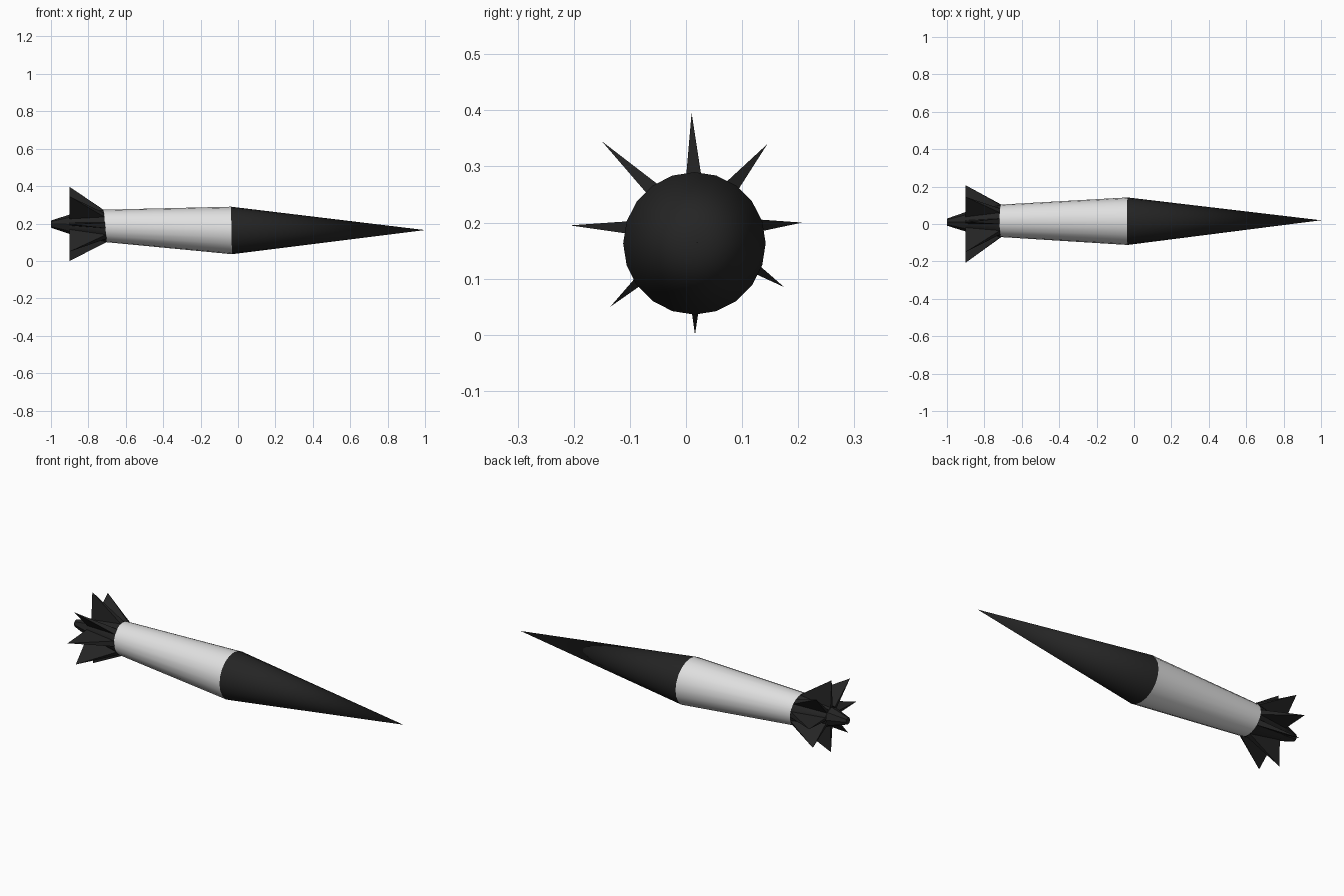
import bpy
import bmesh
import math
from mathutils import Vector

cube = bpy.data.objects.get("Cube")
if cube:
    bpy.data.objects.remove(cube, do_unlink=True)

SIDES = 20


def material(name, value):
    mat = bpy.data.materials.new(name)
    mat.use_nodes = True
    colour = (value, value, value, 1)
    mat.diffuse_color = colour
    mat.node_tree.nodes["Principled BSDF"].inputs["Base Color"].default_value = colour
    return mat


black = material("matte black", 0.018)
white = material("off white", 0.75)

# Stations along the axis: x, y, z of the centre, radius, lean
TIP = (1.0, 0.02, 0.165, 0.0, 0.0)
SHOULDER = (-0.035, 0.015, 0.163, 0.127, 0.02)
COLLAR = (-0.71, 0.017, 0.187, 0.087, 0.1)
WAIST = (-0.9, 0.012, 0.196, 0.052, 0.0)
TAIL = (-1.0, 0.01, 0.197, 0.019, 0.0)


def point(station, angle):
    x, y, z, r, lean = station
    up = r * math.sin(angle)
    return Vector((x - lean * up, y + r * math.cos(angle), z + up))


def finish(name, bm, mat, smooth):
    bmesh.ops.remove_doubles(bm, verts=bm.verts, dist=0.0001)
    bmesh.ops.recalc_face_normals(bm, faces=bm.faces)
    mesh = bpy.data.meshes.new(name)
    bm.to_mesh(mesh)
    bm.free()
    mesh.materials.append(mat)
    obj = bpy.data.objects.new(name, mesh)
    bpy.context.collection.objects.link(obj)
    if smooth:
        bpy.ops.object.select_all(action='DESELECT')
        obj.select_set(True)
        bpy.context.view_layer.objects.active = obj
        bpy.ops.object.shade_smooth_by_angle(angle=math.radians(30))


def loft(name, stations, mat, sides=SIDES, cap=False):
    bm = bmesh.new()
    rings = []
    for s in stations:
        if s[3] == 0:
            rings.append([bm.verts.new(s[:3])] * sides)
        else:
            rings.append([bm.verts.new(point(s, math.tau * i / sides)) for i in range(sides)])
    for a, b in zip(rings, rings[1:]):
        for i in range(sides):
            j = (i + 1) % sides
            bm.faces.new(list(dict.fromkeys((a[i], a[j], b[j], b[i]))))
    if cap:
        bm.faces.new(rings[-1])
    finish(name, bm, mat, True)


# Body
loft("nose_cone", [TIP, SHOULDER], black)
loft("body_sleeve", [SHOULDER, COLLAR], white)
loft("tail_cone", [COLLAR, WAIST], black)
loft("tail_nub", [WAIST, TAIL], black, 8, True)

# Tail fins: wedges rising from the tail cone to a single point (y, z)
FIN_TIPS = [(0.207, 0.2), (0.145, 0.34), (0.01, 0.396), (-0.15, 0.345),
            (-0.207, 0.195), (-0.135, 0.05), (0.016, 0.0), (0.175, 0.085)]
for n, (y, z) in enumerate(FIN_TIPS):
    angle = math.atan2(z - COLLAR[2], y - COLLAR[1])
    bm = bmesh.new()
    base = [bm.verts.new(point(s, angle + d)) for s, d in
            ((COLLAR, -0.17), (COLLAR, 0.17), (WAIST, 0.17), (WAIST, -0.17))]
    tip = bm.verts.new((-0.9, y, z))
    bm.faces.new(base)
    for a, b in zip(base, base[1:] + base[:1]):
        bm.faces.new((a, b, tip))
    finish(f"tail_fin_{n + 1}", bm, black, False)
